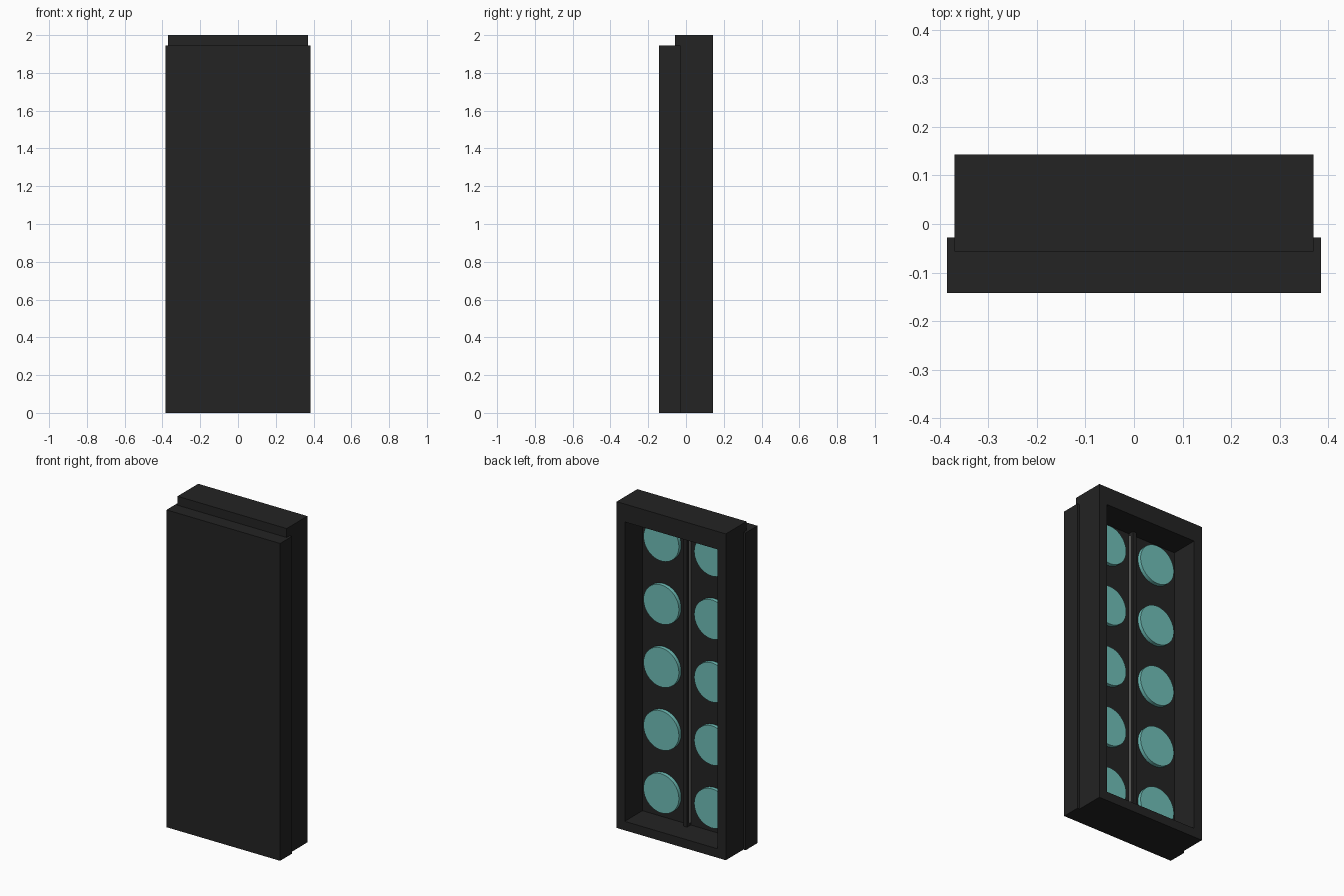
import bpy
import bmesh
import math
from mathutils import Matrix, Vector

cube = bpy.data.objects.get("Cube")
if cube:
    bpy.data.objects.remove(cube, do_unlink=True)


def material(name, rgb):
    m = bpy.data.materials.new(name)
    m.use_nodes = True
    m.diffuse_color = (*rgb, 1)
    m.node_tree.nodes["Principled BSDF"].inputs["Base Color"].default_value = (*rgb, 1)
    return m


BLACK = material("charcoal black", (0.017, 0.017, 0.017))
TEAL = material("pale teal", (0.16, 0.52, 0.48))
GREY = material("light grey", (0.40, 0.40, 0.38))


def finish(bm, name, mat):
    bmesh.ops.recalc_face_normals(bm, faces=bm.faces)
    me = bpy.data.meshes.new(name)
    bm.to_mesh(me)
    bm.free()
    me.materials.append(mat)
    ob = bpy.data.objects.new(name, me)
    bpy.context.collection.objects.link(ob)
    return ob


def box(name, mat, x, y, z):
    bm = bmesh.new()
    size = Vector((x[1] - x[0], y[1] - y[0], z[1] - z[0]))
    mid = Vector((x[0] + x[1], y[0] + y[1], z[0] + z[1])) / 2
    bmesh.ops.create_cube(bm, size=1, matrix=Matrix.Translation(mid) @ Matrix.Diagonal((*size, 1)))
    return finish(bm, name, mat)


# Solid slab closing the front
PANEL_BACK = -0.028
box("front_panel", BLACK, (-0.385, 0.385), (-0.142, PANEL_BACK), (0, 1.945))

# Rear frame: rectangular ring extruded along y
bm = bmesh.new()


def loop(hx, z0, z1):
    return [bm.verts.new((x, -0.057, z)) for x, z in
            ((-hx, z0), (hx, z0), (hx, z1), (-hx, z1))]


outer, inner = loop(0.37, 0, 2), loop(0.315, 0.055, 1.89)
ring = [bm.faces.new((outer[i], outer[(i + 1) % 4], inner[(i + 1) % 4], inner[i]))
        for i in range(4)]
ext = bmesh.ops.extrude_face_region(bm, geom=ring, use_keep_orig=True)
moved = [v for v in ext["geom"] if isinstance(v, bmesh.types.BMVert)]
bmesh.ops.translate(bm, verts=moved, vec=(0, 0.2, 0))
finish(bm, "rear_frame", BLACK)

# Central divider inside the recess, with a light strip along its base
box("center_divider", BLACK, (-0.013, 0.013), (PANEL_BACK - 0.01, 0.007), (0.055, 1.89))
box("divider_strip", GREY, (-0.015, 0.015), (-0.022, -0.012), (0.075, 1.87))

# Two columns of five raised discs
for side, sx in (("left", 1), ("right", -1)):
    for row in range(5):
        bm = bmesh.new()
        place = Matrix.Translation((sx * 0.172, -0.0165, 0.98 + 0.386 * (row - 2)))
        bmesh.ops.create_cone(bm, cap_ends=True, segments=48, radius1=0.12, radius2=0.12,
                              depth=0.023, matrix=place @ Matrix.Rotation(math.pi / 2, 4, "X"))
        disc = finish(bm, f"{side}_disc_{row + 1}", TEAL)
        bpy.ops.object.select_all(action="DESELECT")
        disc.select_set(True)
        bpy.context.view_layer.objects.active = disc
        bpy.ops.object.shade_smooth_by_angle(angle=math.radians(30))
